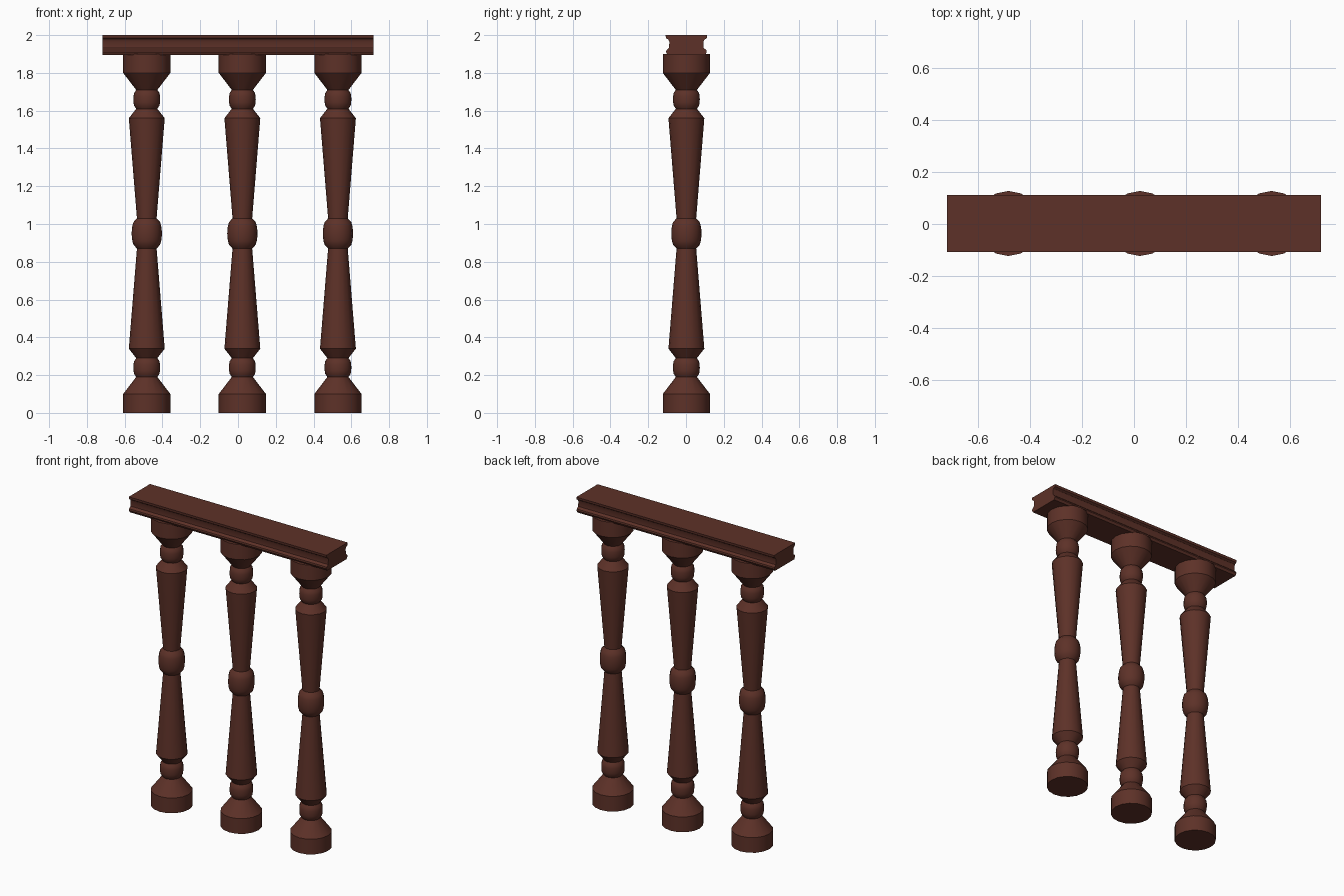
import bpy, bmesh, math

cube = bpy.data.objects.get("Cube")
if cube:
    bpy.data.objects.remove(cube, do_unlink=True)

wood = bpy.data.materials.new("dark brown wood")
wood.use_nodes = True
colour = (0.11, 0.031, 0.021, 1)
wood.diffuse_color = colour
wood.node_tree.nodes["Principled BSDF"].inputs["Base Color"].default_value = colour


def make_object(name, bm, angle):
    bmesh.ops.recalc_face_normals(bm, faces=bm.faces)
    mesh = bpy.data.meshes.new(name)
    bm.to_mesh(mesh)
    bm.free()
    mesh.materials.append(wood)
    obj = bpy.data.objects.new(name, mesh)
    bpy.context.collection.objects.link(obj)
    bpy.ops.object.select_all(action="DESELECT")
    obj.select_set(True)
    bpy.context.view_layer.objects.active = obj
    bpy.ops.object.shade_smooth_by_angle(angle=math.radians(angle))
    return obj


def bead(z, half, neck, bulge, steps=6):
    """Rounded swelling between two necks, as (radius, height) points."""
    points = []
    for i in range(steps + 1):
        t = 2 * i / steps - 1
        points.append((neck + (bulge - neck) * math.sqrt(1 - t * t), z + half * t))
    return points


# Lower half of the turned profile, mirrored about the middle bead
MIDDLE = 0.95
lower = [(0.125, 0), (0.125, 0.1)] + bead(0.24, 0.05, 0.056, 0.071) + [(0.095, 0.34)]
upper = [(r, 2 * MIDDLE - z) for r, z in reversed(lower)]
profile = lower + bead(MIDDLE, 0.08, 0.052, 0.08, 8) + upper


def baluster(name, x, sides=16):
    bm = bmesh.new()
    rings = []
    for r, z in profile:
        angles = [math.tau * i / sides for i in range(sides)]
        rings.append([bm.verts.new((r * math.cos(a), r * math.sin(a), z)) for a in angles])
    for low, high in zip(rings, rings[1:]):
        for i in range(sides):
            j = (i + 1) % sides
            bm.faces.new((low[i], low[j], high[j], high[i]))
    bm.faces.new(rings[0])
    bm.faces.new(rings[-1])
    obj = make_object(name, bm, 30)
    obj.location = (x, 0.002, 0)


for name, x in (("right", -0.483), ("middle", 0.023), ("left", 0.529)):
    baluster(name + "_baluster", x)

# Handrail: moulded section, mirrored front to back and extruded along x
half = [(0.1, 1.895), (0.108, 1.91), (0.106, 1.92), (0.092, 1.932),
        (0.09, 1.965), (0.095, 1.976), (0.108, 1.984), (0.11, 2)]
section = half + [(-y, z) for y, z in reversed(half)]
bm = bmesh.new()
end = bm.faces.new([bm.verts.new((-0.718, y + 0.002, z)) for y, z in section])
grown = bmesh.ops.extrude_face_region(bm, geom=[end], use_keep_orig=True)
bmesh.ops.translate(bm, vec=(1.436, 0, 0),
                    verts=[v for v in grown["geom"] if isinstance(v, bmesh.types.BMVert)])
make_object("handrail", bm, 30)
